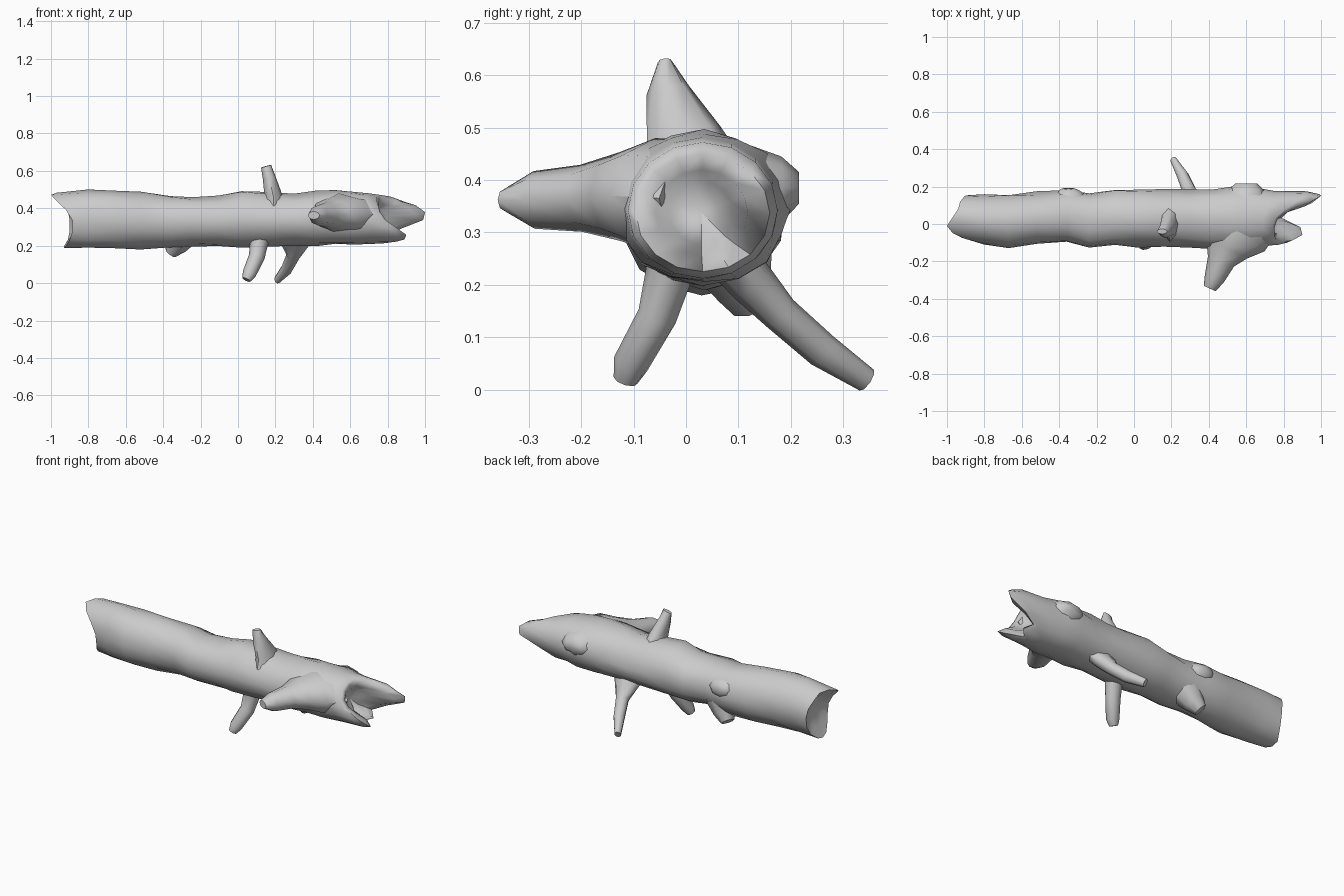
import bpy, bmesh, math, random
from mathutils import Vector

random.seed(4)
SIDES = 16


def finish(name, rings, caps):
    """Skin a list of vertex rings; caps are the end centre points."""
    bm = bmesh.new()
    rows = [[bm.verts.new(p) for p in r] for r in rings]
    n = len(rows[0])
    for a, b in zip(rows, rows[1:]):
        for i in range(n):
            j = (i + 1) % n
            bm.faces.new((a[i], a[j], b[j], b[i]))
    for row, c in zip((rows[0], rows[-1]), caps):
        v = bm.verts.new(c)
        for i in range(n):
            bm.faces.new((row[i], row[(i + 1) % n], v))
    bmesh.ops.recalc_face_normals(bm, faces=bm.faces)
    me = bpy.data.meshes.new(name)
    bm.to_mesh(me)
    bm.free()
    ob = bpy.data.objects.new(name, me)
    bpy.context.collection.objects.link(ob)
    bpy.ops.object.select_all(action='DESELECT')
    ob.select_set(True)
    bpy.context.view_layer.objects.active = ob
    bpy.ops.object.shade_smooth_by_angle(angle=math.radians(60))
    return ob


def trunk_ring(xs, cy, cz, ry, rz, bump=0.0):
    pts = []
    for i in range(SIDES):
        t = 2 * math.pi * i / SIDES
        k = 1 + random.uniform(-bump, bump)
        x = xs[i] if isinstance(xs, list) else xs
        pts.append((x, cy + ry * k * math.cos(t), cz + rz * k * math.sin(t)))
    return pts


def branch(name, path, ref, sides=8):
    """Tapered limb: path rows are x, y, z, half width, half height."""
    pts = [Vector(p[:3]) for p in path]
    rings = []
    for i, p in enumerate(path):
        d = (pts[min(i + 1, len(pts) - 1)] - pts[max(i - 1, 0)]).normalized()
        u = d.cross(Vector(ref)).normalized()
        v = d.cross(u)
        rings.append([pts[i] + u * p[3] * math.cos(2 * math.pi * k / sides)
                      + v * p[4] * math.sin(2 * math.pi * k / sides)
                      for k in range(sides)])
    return finish(name, rings, (pts[0], pts[-1]))


# Log with splintered, hollowed ends (x reach of each end by angle around the log)
left_end = [-.90, -.91, -.93, -.94, -.97, -1.0, -.97, -.92,
            -.885, -.885, -.90, -.92, -.93, -.93, -.91, -.90]
right_end = [.99, 1.0, .95, .85, .77, .75, .75, .76,
             .79, .85, .90, .89, .79, .84, .80, .88]
body = [(-.80, .022, .34, .132, .155), (-.67, .015, .34, .145, .155),
        (-.52, .03, .335, .14, .15), (-.36, .045, .328, .142, .138),
        (-.24, .02, .33, .15, .132), (-.10, .035, .33, .15, .135),
        (.02, .035, .345, .155, .15), (.16, .035, .34, .152, .142),
        (.30, .03, .338, .15, .138), (.42, .03, .345, .158, .145),
        (.52, .035, .35, .165, .146), (.62, .035, .348, .165, .143)]
rings = [trunk_ring([x * .4 - .52 for x in left_end], .03, .335, .08, .09),
         trunk_ring(left_end, .035, .335, .118, .148)]
rings += [trunk_ring(*b, bump=.045) for b in body]
rings += [trunk_ring([x * .25 + .50 for x in right_end], .03, .345, .147, .136),
          trunk_ring([x * .75 + .18 for x in right_end], .032, .342, .143, .130),
          trunk_ring(right_end, .032, .337, .128, .112),
          trunk_ring([x * .85 + .10 for x in right_end], .03, .337, .088, .082),
          trunk_ring([x * .3 + .50 for x in right_end], .03, .337, .06, .06)]
finish("log", rings, ((-.86, .03, .335), (.72, .03, .337)))

# Upright stub on top
branch("top_stub", [(.19, .005, .43, .055, .10), (.185, -.005, .485, .045, .072),
                    (.165, -.035, .57, .034, .042), (.15, -.04, .625, .028, .014)], (0, 1, 0))

# Two leg-like limbs resting on the ground
branch("front_leg", [(.12, -.01, .30, .07, .08), (.115, -.03, .23, .05, .046),
                     (.10, -.055, .14, .043, .038), (.06, -.105, .05, .037, .035),
                     (.045, -.115, .018, .024, .024)], (0, 1, 0))
branch("rear_leg", [(.31, .07, .27, .05, .12), (.305, .125, .205, .045, .075),
                    (.295, .18, .145, .036, .038), (.26, .26, .075, .034, .032),
                    (.21, .345, .018, .024, .018)], (1, 0, 0))

# Broad broken limb on the front side
branch("side_limb", [(.58, .03, .365, .20, .11), (.54, -.06, .37, .18, .11),
                     (.495, -.125, .368, .125, .085), (.465, -.20, .365, .075, .064),
                     (.43, -.29, .362, .055, .055), (.405, -.345, .362, .035, .022)],
       (0, 0, 1))

# Low knots underneath and behind
branch("under_knot", [(-.30, .08, .26, .09, .09), (-.33, .105, .20, .06, .06),
                      (-.36, .12, .162, .035, .04)], (0, 1, 0))
branch("rear_knot", [(.60, .12, .38, .13, .09), (.60, .185, .385, .09, .06),
                     (.60, .216, .385, .06, .03)], (0, 0, 1))
branch("upper_knot", [(-.34, .10, .36, .12, .08), (-.35, .165, .375, .07, .05),
                      (-.35, .188, .38, .04, .025)], (0, 0, 1))
